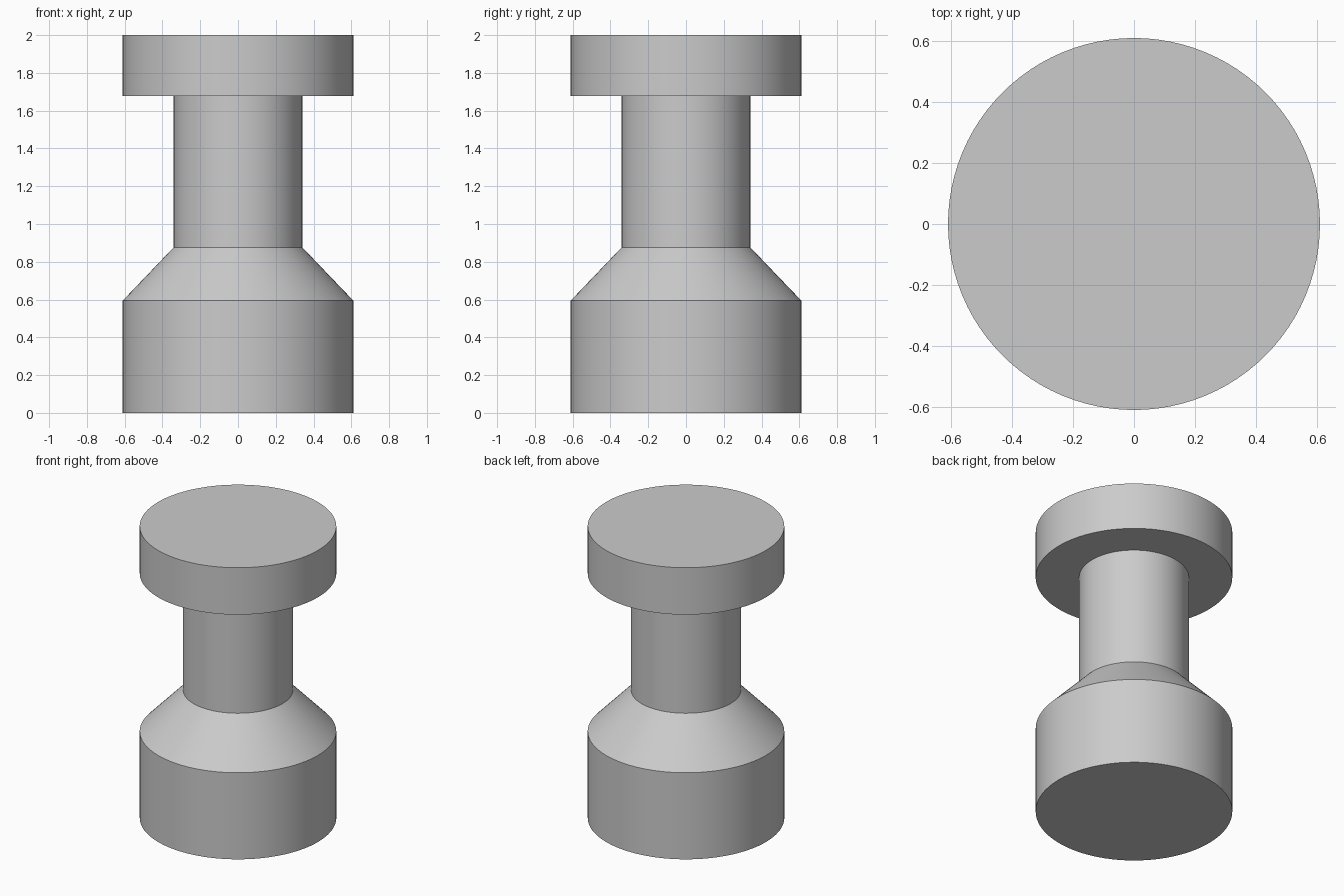
import bpy, bmesh, math

cube = bpy.data.objects.get("Cube")
if cube:
    bpy.data.objects.remove(cube, do_unlink=True)

SEGMENTS = 96
WIDE, NECK = 0.611, 0.341

# Plain grey material
grey = bpy.data.materials.new("plain_grey")
grey.use_nodes = True
colour = (0.6, 0.6, 0.6, 1)
grey.diffuse_color = colour
grey.node_tree.nodes["Principled BSDF"].inputs["Base Color"].default_value = colour


def lathe(name, profile):
    """Revolve a radius/height profile round z, closed by a cap at each end."""
    bm = bmesh.new()
    rings = []
    for radius, z in profile:
        ring = bmesh.ops.create_circle(bm, segments=SEGMENTS, radius=radius)["verts"]
        for v in ring:
            v.co.z = z
        rings.append(ring)
    for low, high in zip(rings, rings[1:]):
        for i in range(SEGMENTS):
            j = (i + 1) % SEGMENTS
            bm.faces.new((low[i], low[j], high[j], high[i]))
    bm.faces.new(rings[0])
    bm.faces.new(rings[-1])
    bmesh.ops.recalc_face_normals(bm, faces=bm.faces)
    mesh = bpy.data.meshes.new(name)
    bm.to_mesh(mesh)
    bm.free()
    mesh.materials.append(grey)
    obj = bpy.data.objects.new(name, mesh)
    bpy.context.collection.objects.link(obj)
    bpy.ops.object.select_all(action="DESELECT")
    obj.select_set(True)
    bpy.context.view_layer.objects.active = obj
    bpy.ops.object.shade_smooth_by_angle(angle=math.radians(25))
    return obj


# One turned solid: base drum, tapered shoulder, neck and flat head
lathe("turned_pin", [
    (WIDE, 0), (WIDE, 0.594),       # base drum
    (NECK, 0.876), (NECK, 1.678),   # shoulder and neck
    (WIDE, 1.678), (WIDE, 2),       # head
])
